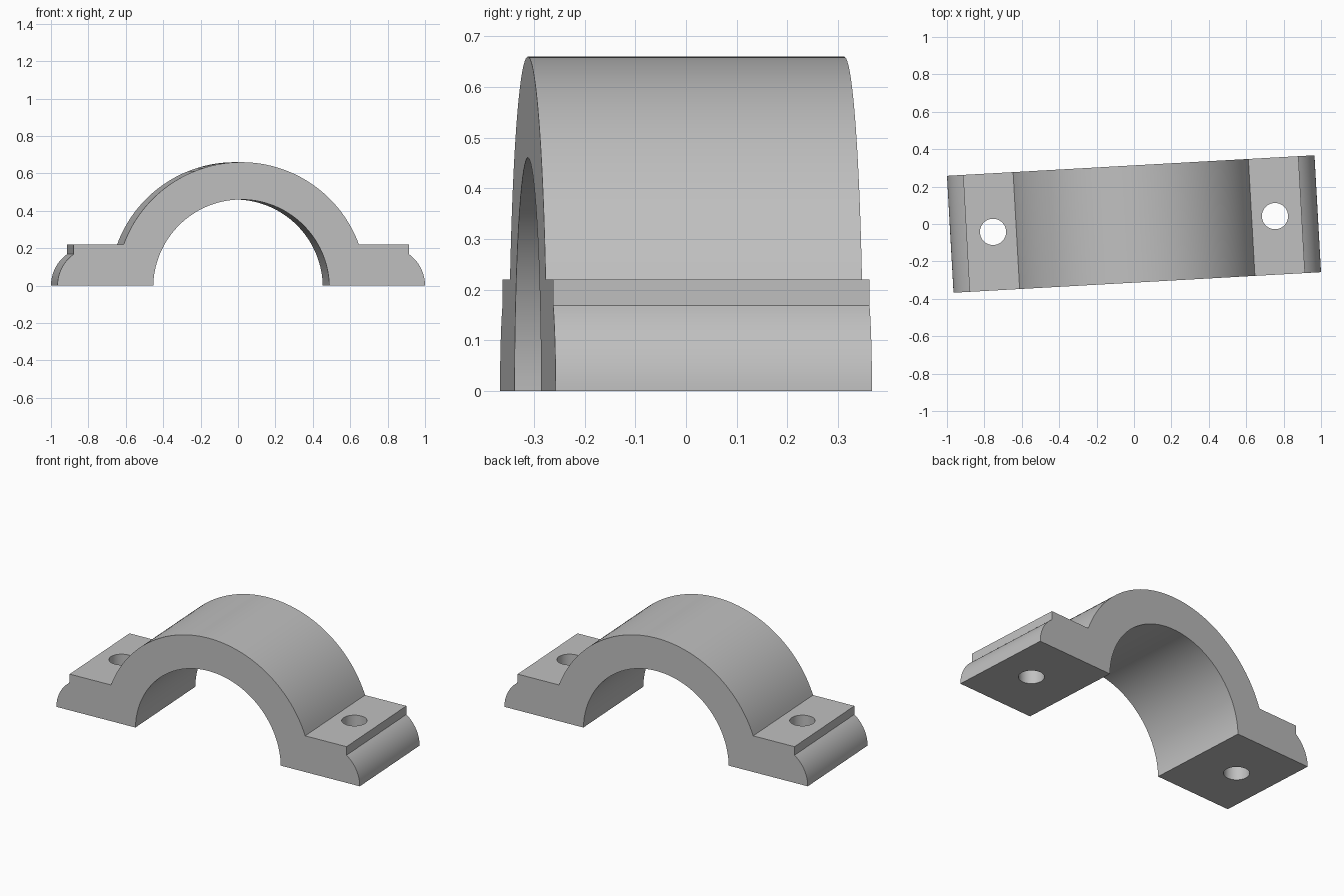
import bpy, bmesh, math
from mathutils import Matrix

cube = bpy.data.objects.get("Cube")
if cube:
    bpy.data.objects.remove(cube, do_unlink=True)

TURN = math.radians(3.2)      # slight turn of the whole clamp
WIDTH = 0.626
ARCH_Z = -0.011               # centre height of both arch circles
INNER, OUTER = 0.4715, 0.671
FLANGE_TOP, STEP_Z, STEP_X, END_X = 0.22, 0.168, 0.898, 0.984
HOLE_X, HOLE_R = 0.755, 0.07


def arc(cx, cz, r, start, end, steps):
    """Points on a circle from the start angle to the end angle."""
    angles = [start + (end - start) * i / steps for i in range(steps + 1)]
    return [(cx + r * math.cos(a), cz + r * math.sin(a)) for a in angles]


# Steel material
steel = bpy.data.materials.new("plain grey")
steel.use_nodes = True
grey = (0.53, 0.53, 0.53, 1)
steel.diffuse_color = grey
steel.node_tree.nodes["Principled BSDF"].inputs["Base Color"].default_value = grey

# Right half of the outline: rounded foot end, step, flange top, outer arch
foot_r = ((END_X - STEP_X) ** 2 + STEP_Z ** 2) / (2 * (END_X - STEP_X))
half = arc(END_X - foot_r, 0, foot_r, 0, math.asin(STEP_Z / foot_r), 14)
half.append((STEP_X, FLANGE_TOP))
half += arc(0, ARCH_Z, OUTER, math.asin((FLANGE_TOP - ARCH_Z) / OUTER), math.pi / 2, 32)

# Mirror it and close the outline with the inner arch
outline = half + [(-x, z) for x, z in reversed(half[:-1])]
low = math.asin(-ARCH_Z / INNER)
outline += arc(0, ARCH_Z, INNER, math.pi - low, low, 72)

# Extrude the outline into the clamp body
bm = bmesh.new()
face = bm.faces.new([bm.verts.new((x, -WIDTH / 2, z)) for x, z in outline])
ext = bmesh.ops.extrude_face_region(bm, geom=[face])
moved = [v for v in ext["geom"] if isinstance(v, bmesh.types.BMVert)]
bmesh.ops.translate(bm, verts=moved, vec=(0, WIDTH, 0))
bmesh.ops.recalc_face_normals(bm, faces=bm.faces)
mesh = bpy.data.meshes.new("clamp_body")
bm.to_mesh(mesh)
bm.free()
mesh.materials.append(steel)
clamp = bpy.data.objects.new("clamp_body", mesh)
bpy.context.collection.objects.link(clamp)

# Bolt holes through both flanges
cutters = []
for side, name in ((1, "left"), (-1, "right")):
    bpy.ops.mesh.primitive_cylinder_add(vertices=48, radius=HOLE_R, depth=1,
                                        location=(side * HOLE_X, 0, 0.1))
    cutter = bpy.context.object
    cutter.name = name + "_bolt_hole_cutter"
    cutter.hide_render = True
    cutter.data.materials.append(steel)
    cutters.append(cutter)
    mod = clamp.modifiers.new(name + "_bolt_hole", "BOOLEAN")
    mod.operation = "DIFFERENCE"
    mod.solver = "EXACT"
    mod.object = cutter

# Apply the cuts and remove the cutters
bpy.ops.object.select_all(action="DESELECT")
clamp.select_set(True)
bpy.context.view_layer.objects.active = clamp
for mod in list(clamp.modifiers):
    bpy.ops.object.modifier_apply(modifier=mod.name)
for cutter in cutters:
    bpy.data.objects.remove(cutter, do_unlink=True)

# Turn and shade
clamp.data.transform(Matrix.Rotation(TURN, 4, "Z"))
bpy.ops.object.shade_smooth_by_angle(angle=math.radians(30))
